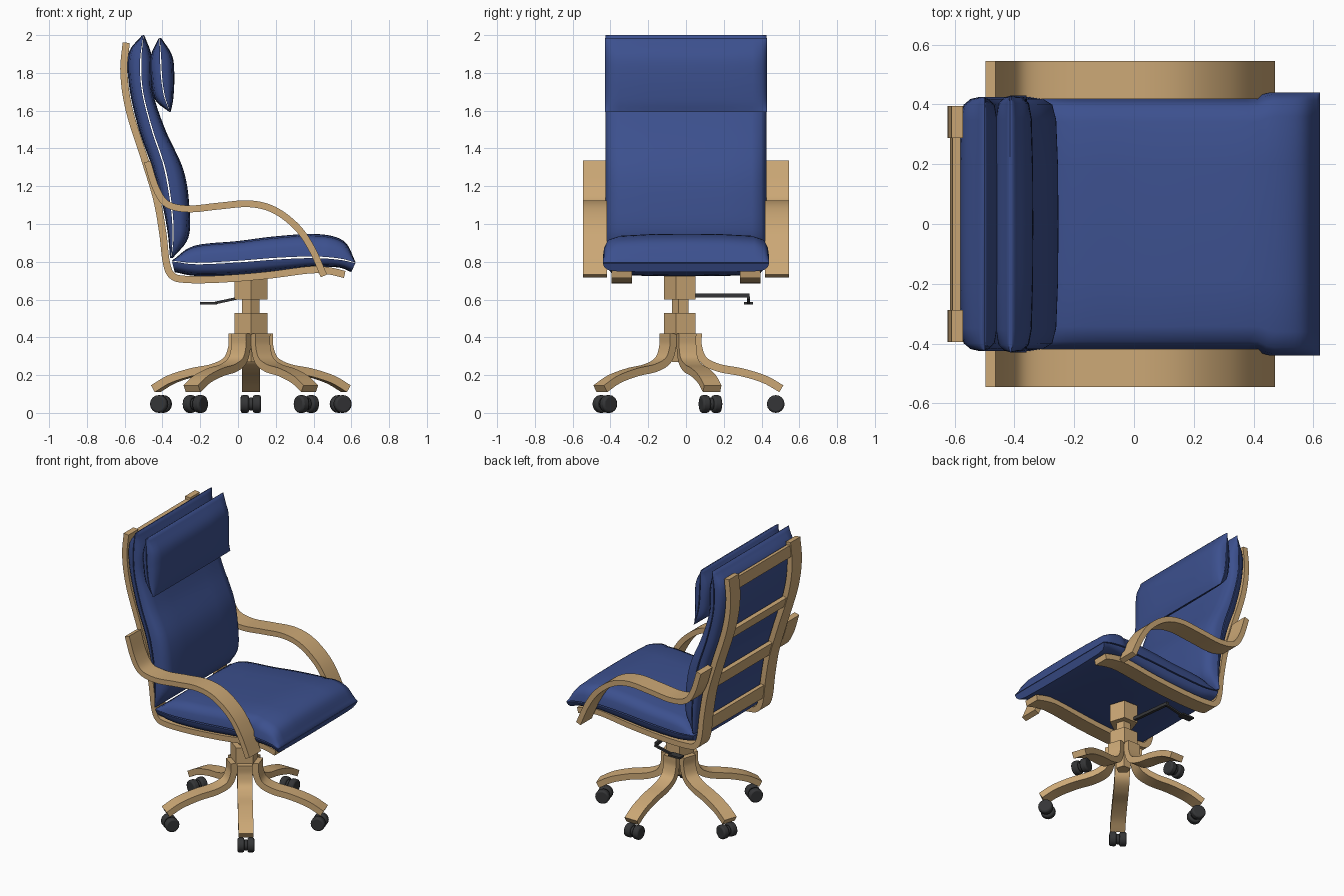
import bpy, bmesh, math
from mathutils import Vector, Matrix

if "Cube" in bpy.data.objects:
    bpy.data.objects.remove(bpy.data.objects["Cube"])


def material(name, rgb):
    m = bpy.data.materials.new(name)
    m.use_nodes = True
    m.diffuse_color = (*rgb, 1)
    m.node_tree.nodes["Principled BSDF"].inputs["Base Color"].default_value = (*rgb, 1)
    return m


WOOD = material("light wood", (0.60, 0.39, 0.18))
BLUE = material("blue fabric", (0.045, 0.08, 0.27))
BLACK = material("black plastic", (0.035, 0.036, 0.038))


def smooth(pts, n=8):
    """Catmull-Rom samples through the points."""
    p = [Vector(q) for q in pts]
    p = [2 * p[0] - p[1]] + p + [2 * p[-1] - p[-2]]
    out = []
    for a, b, c, d in zip(p, p[1:], p[2:], p[3:]):
        for i in range(n):
            t = i / n
            out.append(0.5 * (2 * b + (c - a) * t + (2 * a - 5 * b + 4 * c - d) * t * t
                              + (3 * b - a - 3 * c + d) * t ** 3))
    return out + [p[-2]]


def finish(name, bm, mat, angle=40):
    bmesh.ops.remove_doubles(bm, verts=bm.verts, dist=0.0003)
    bmesh.ops.recalc_face_normals(bm, faces=bm.faces)
    me = bpy.data.meshes.new(name)
    bm.to_mesh(me)
    bm.free()
    me.materials.append(mat)
    ob = bpy.data.objects.new(name, me)
    bpy.context.collection.objects.link(ob)
    bpy.ops.object.select_all(action='DESELECT')
    ob.select_set(True)
    bpy.context.view_layer.objects.active = ob
    bpy.ops.object.shade_smooth_by_angle(angle=math.radians(angle))
    return ob


def loft(bm, rings):
    """Skin closed rings of equal length and cap both ends."""
    vs = [[bm.verts.new(p) for p in r] for r in rings]
    for a, b in zip(vs, vs[1:]):
        for i in range(len(a)):
            j = (i + 1) % len(a)
            bm.faces.new((a[i], a[j], b[j], b[i]))
    bm.faces.new(vs[0])
    bm.faces.new(vs[-1])


def ribbon(name, path, thick, y0, y1, mat=WOOD, matrix=None):
    """Bent strip following a path in the xz plane."""
    rings = []
    for i, p in enumerate(path):
        t = (path[min(i + 1, len(path) - 1)] - path[max(i - 1, 0)]).normalized()
        n = Vector((-t.y, t.x)) * thick / 2
        a, b = p + n, p - n
        rings.append([(a.x, y0, a.y), (a.x, y1, a.y), (b.x, y1, b.y), (b.x, y0, b.y)])
    bm = bmesh.new()
    loft(bm, rings)
    if matrix:
        bmesh.ops.transform(bm, matrix=matrix, verts=bm.verts)
    return finish(name, bm, mat)


# Pillow cross-section: share of half width, share of puff height
PUFF = [(1, 0.05), (0.985, 0.45), (0.94, 0.78), (0.82, 0.92), (0.45, 0.985), (0, 1)]
SECTION = [(-w, f) for w, f in PUFF] + PUFF[-2::-1]


def cushion(name, seam, outer, width):
    """Half of a stitched cushion, puffed from its seam to its outer line."""
    rings = []
    for s, o in zip(smooth(seam, 6), smooth(outer, 6)):
        ring = []
        for w, f in SECTION:
            p = s.lerp(o, f)
            ring.append((p.x, w * width(s.x), p.y))
        rings.append(ring)
    bm = bmesh.new()
    loft(bm, rings)
    finish(name, bm, BLUE, 50)


# Seat cushion, a little wider at its front edge
def seat_width(x):
    return 0.418 + 0.022 * min(max((x - 0.40) / 0.04, 0), 1)


seat_seam = [(-0.35, 0.805), (-0.22, 0.79), (0, 0.80), (0.2, 0.815), (0.4, 0.822), (0.54, 0.812), (0.622, 0.795)]
cushion("seat_cushion_top", seat_seam,
        [(-0.345, 0.81), (-0.23, 0.885), (0, 0.91), (0.2, 0.935), (0.42, 0.947), (0.56, 0.91), (0.622, 0.80)],
        seat_width)
cushion("seat_cushion_bottom", seat_seam,
        [(-0.335, 0.745), (-0.22, 0.725), (0, 0.728), (0.2, 0.748), (0.4, 0.77), (0.53, 0.77), (0.60, 0.745)],
        seat_width)

# Backrest cushion
back_seam = [(-0.50, 2.0), (-0.515, 1.86), (-0.505, 1.7), (-0.455, 1.5), (-0.39, 1.3),
             (-0.355, 1.1), (-0.345, 0.95), (-0.352, 0.82)]
cushion("backrest_cushion_front", back_seam,
        [(-0.495, 1.997), (-0.455, 1.88), (-0.45, 1.7), (-0.385, 1.5), (-0.29, 1.29),
         (-0.258, 1.1), (-0.262, 0.93), (-0.345, 0.82)], lambda x: 0.425)
cushion("backrest_cushion_rear", back_seam,
        [(-0.51, 1.997), (-0.58, 1.9), (-0.575, 1.72), (-0.525, 1.5), (-0.455, 1.3),
         (-0.40, 1.1), (-0.372, 0.95), (-0.36, 0.82)], lambda x: 0.425)

# Headrest pillow
head_seam = [(-0.415, 1.985), (-0.41, 1.88), (-0.405, 1.78), (-0.39, 1.68), (-0.36, 1.592)]
cushion("headrest_front", head_seam,
        [(-0.405, 1.983), (-0.348, 1.89), (-0.337, 1.78), (-0.343, 1.66), (-0.357, 1.592)], lambda x: 0.43)
cushion("headrest_rear", head_seam,
        [(-0.42, 1.983), (-0.462, 1.89), (-0.463, 1.78), (-0.44, 1.66), (-0.363, 1.592)], lambda x: 0.43)

# Bent side rails and armrests
rail = smooth([(-0.592, 1.96), (-0.604, 1.8), (-0.575, 1.6), (-0.49, 1.33), (-0.43, 1.13), (-0.398, 0.95),
               (-0.38, 0.80), (-0.35, 0.728), (-0.28, 0.707), (-0.1, 0.708), (0.15, 0.728),
               (0.38, 0.757), (0.48, 0.752), (0.565, 0.733)])
arm = smooth([(-0.48, 1.33), (-0.435, 1.19), (-0.375, 1.105), (-0.26, 1.08), (-0.1, 1.095), (0.06, 1.107),
              (0.19, 1.075), (0.31, 0.985), (0.39, 0.87), (0.455, 0.725)])
for side, s in (("left", 1), ("right", -1)):
    ribbon(side + "_rail", rail, 0.038, s * 0.287, s * 0.395)
    ribbon(side + "_armrest", arm, 0.036, s * 0.418, s * 0.545)

# Cross slats between the rails
for i, z in enumerate((1.90, 1.54, 1.18, 0.86)):
    part = [p for p in rail if abs(p.y - z) < 0.055]
    ribbon(f"back_slat_{i + 1}", part, 0.026, -0.29, 0.29)

# Five-sided column
CX, CY = 0.068, -0.025
CENTRE = Matrix.Translation((CX, CY, 0))


def prism(name, radius, z0, z1):
    bm = bmesh.new()
    rings = []
    for z in (z0, z1):
        angles = [math.radians(54 + 72 * k) for k in range(5)]
        rings.append([(CX + radius * math.cos(a), CY + radius * math.sin(a), z) for a in angles])
    loft(bm, rings)
    finish(name, bm, WOOD)


prism("seat_mount", 0.092, 0.60, 0.725)
prism("column_shaft", 0.048, 0.27, 0.65)
prism("base_hub", 0.092, 0.415, 0.53)

# Curved legs with twin-wheel casters
leg = smooth([(0.088, 0.42), (0.089, 0.35), (0.12, 0.278), (0.20, 0.238), (0.32, 0.215), (0.44, 0.178), (0.53, 0.128)])
for k in range(5):
    turn = CENTRE @ Matrix.Rotation(math.radians(90 + 72 * k), 4, 'Z')
    ribbon(f"leg_{k + 1}", leg, 0.042, -0.048, 0.048, WOOD, turn)
    bm = bmesh.new()
    for y, r, depth in ((-0.032, 0.047, 0.044), (0.032, 0.047, 0.044), (0, 0.034, 0.03)):
        place = turn @ Matrix.Translation((0.50, y, 0.047)) @ Matrix.Rotation(math.pi / 2, 4, 'X')
        bmesh.ops.create_cone(bm, cap_ends=True, segments=16, radius1=r, radius2=r, depth=depth, matrix=place)
    caster = finish(f"caster_{k + 1}", bm, BLACK)
    bevel = caster.modifiers.new("rounding", 'BEVEL')
    bevel.width, bevel.segments = 0.01, 2

# Height lever: cross bar, bent arm and paddle
bm = bmesh.new()
loft(bm, [[(x - 0.01, y, 0.61), (x + 0.01, y, 0.61), (x + 0.01, y, 0.632), (x - 0.01, y, 0.632)]
          for x, y in ((0.04, 0.0), (0.0, 0.335))])
finish("lever_bar", bm, BLACK)
ribbon("lever_arm", smooth([(0.01, 0.61), (-0.05, 0.597), (-0.12, 0.582)], 3), 0.014, 0.323, 0.338, BLACK)
ribbon("lever_paddle", smooth([(-0.11, 0.581), (-0.2, 0.581)], 1), 0.012, 0.307, 0.354, BLACK)
